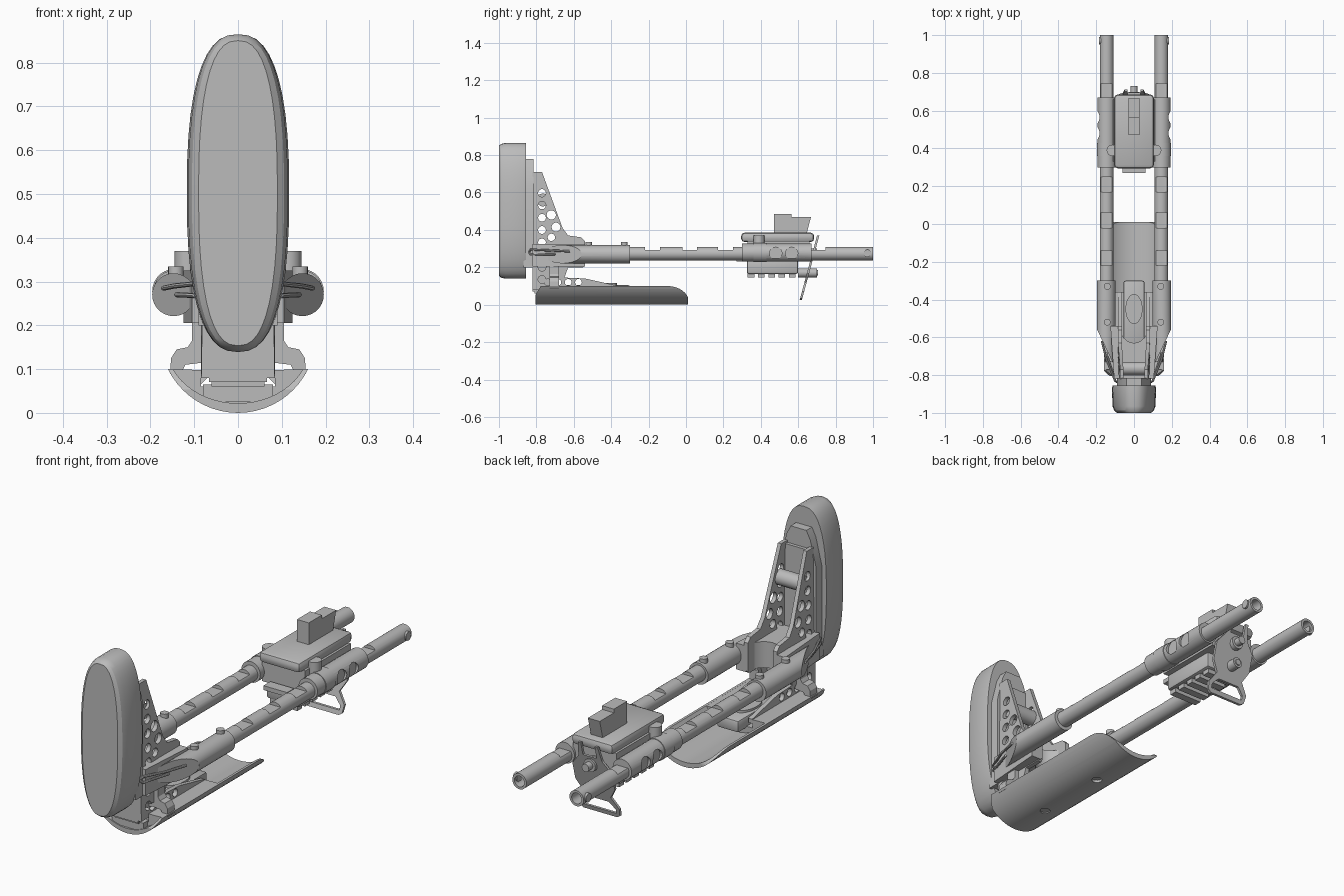
import bpy, bmesh
from math import sin, cos, pi, copysign, sqrt
from mathutils import Vector, Matrix

old = bpy.data.objects.get("Cube")
if old:
    bpy.data.objects.remove(old, do_unlink=True)

grey = bpy.data.materials.new("satin grey")
grey.use_nodes = True
grey.diffuse_color = (0.5, 0.5, 0.5, 1)
grey.node_tree.nodes["Principled BSDF"].inputs["Base Color"].default_value = (0.5, 0.5, 0.5, 1)
parts = []


def finish(name, bm):
    bmesh.ops.recalc_face_normals(bm, faces=bm.faces)
    me = bpy.data.meshes.new(name)
    bm.to_mesh(me)
    bm.free()
    me.materials.append(grey)
    ob = bpy.data.objects.new(name, me)
    bpy.context.collection.objects.link(ob)
    parts.append(ob)
    return ob


def loft(name, rings):
    """Skin a list of equal-length point rings and cap both ends."""
    bm = bmesh.new()
    rows = [[bm.verts.new(p) for p in r] for r in rings]
    n = len(rows[0])
    for a, b in zip(rows, rows[1:]):
        for i in range(n):
            bm.faces.new((a[i], a[(i + 1) % n], b[(i + 1) % n], b[i]))
    bm.faces.new(rows[0])
    bm.faces.new(rows[-1])
    return finish(name, bm)


def prism(name, axis, pts, lo, hi):
    """Extrude an outline along an axis; the points use the other two axes."""
    place = {"X": lambda a, b, t: (t, a, b), "Y": lambda a, b, t: (a, t, b),
             "Z": lambda a, b, t: (a, b, t)}[axis]
    return loft(name, [[place(a, b, t) for a, b in pts] for t in (lo, hi)])


def circle(a, b, r, n=20, rb=None):
    return [(a + r * cos(2 * pi * i / n), b + (rb or r) * sin(2 * pi * i / n)) for i in range(n)]


def box(name, x, y, z):
    return prism(name, "Z", [(x[0], y[0]), (x[1], y[0]), (x[1], y[1]), (x[0], y[1])], *z)


def apply(ob):
    me = bpy.data.meshes.new_from_object(ob.evaluated_get(bpy.context.evaluated_depsgraph_get()))
    ob.modifiers.clear()
    ob.data = me


def cut(ob, *cutters):
    for c in cutters:
        m = ob.modifiers.new("cut", "BOOLEAN")
        m.operation, m.solver, m.object = "DIFFERENCE", "EXACT", c
    apply(ob)
    for c in cutters:
        parts.remove(c)
        bpy.data.objects.remove(c, do_unlink=True)
    return ob


def bevel(ob, width, segments=2):
    m = ob.modifiers.new("bevel", "BEVEL")
    m.width, m.segments = width, segments
    apply(ob)
    return ob


def tube(name, path, r):
    """Round wire following a path."""
    cu = bpy.data.curves.new(name, "CURVE")
    cu.dimensions, cu.bevel_depth, cu.bevel_resolution, cu.use_fill_caps = "3D", r, 2, True
    sp = cu.splines.new("POLY")
    sp.points.add(len(path) - 1)
    for p, co in zip(sp.points, path):
        p.co = (*co, 1)
    tmp = bpy.data.objects.new("wire_path", cu)
    bpy.context.collection.objects.link(tmp)
    me = bpy.data.meshes.new_from_object(tmp.evaluated_get(bpy.context.evaluated_depsgraph_get()))
    bpy.data.objects.remove(tmp, do_unlink=True)
    bm = bmesh.new()
    bm.from_mesh(me)
    bm.faces.ensure_lookup_table()
    for f in bm.faces:
        f.material_index = 0
    return finish(name, bm)


# Shoulder pad: rounded oval with a softened front rim
def oval(y, sx, sz, n=44):
    e = 2 / 2.5
    p = [(cos(2 * pi * i / n), sin(2 * pi * i / n)) for i in range(n)]
    return [(copysign(abs(c) ** e, c) * 0.117 * sx, y, 0.502 + copysign(abs(s) ** e, s) * 0.363 * sz)
            for c, s in p]


loft("shoulder_pad", [oval(-0.855, 0.97, 1), oval(-0.87, 1, 1), oval(-0.965, 0.97, 1),
                      oval(-0.988, 0.9, 0.985), oval(-1, 0.77, 0.96)])

# Upright backing plate behind the pad
prism("pad_backplate", "Y", [(-0.09, 0.2), (0.09, 0.2), (0.09, 0.62), (0.06, 0.74), (0.04, 0.78),
                             (-0.04, 0.78), (-0.06, 0.74), (-0.09, 0.62)], -0.87, -0.815)

# Drilled side plates
side = [(-0.82, 0.08), (-0.82, 0.71), (-0.77, 0.71), (-0.66, 0.41), (-0.63, 0.37), (-0.56, 0.36),
        (-0.54, 0.34), (-0.54, 0.21), (-0.55, 0.2), (-0.63, 0.2), (-0.65, 0.145), (-0.54, 0.14),
        (-0.36, 0.1), (-0.36, 0.08)]
holes = [(-0.77, 0.135 + 0.066 * i, 0.021) for i in range(8)]
holes += [(-0.72, 0.48, 0.025), (-0.695, 0.415, 0.024), (-0.72, 0.36, 0.02)]
holes += [(-0.74 + 0.055 * i, 0.12, 0.018) for i in range(4)]
for s, tag in ((1, "left"), (-1, "right")):
    cutters = [prism("hole_cutter", "X", circle(y, z, r, 14), -0.3, 0.3) for y, z, r in holes]
    plate = cut(prism(tag + "_side_plate", "X", side, s * 0.064, s * 0.084), *cutters)
    for v in plate.data.vertices:       # plates lean together toward the top
        v.co.x *= 1 - 0.35 * max(0, v.co.z - 0.35)

# Web between the side plates, and a rounded cross lug
box("plate_web", (-0.066, 0.066), (-0.82, -0.8), (0.07, 0.7))
prism("cross_lug", "X", circle(-0.765, 0.56, 0.035, 16), -0.064, 0.064)

# Bridge joining the two sleeves, with a concave arch
arch = [(0.075 * cos(pi * i / 12), -0.54 - 0.09 * sin(pi * i / 12)) for i in range(13)]
prism("sleeve_bridge", "Z", [(-0.105, -0.82), (0.105, -0.82), (0.125, -0.54)] + arch + [(-0.125, -0.54)],
      0.205, 0.325)

# Flared bracket that carries the lower tray
flare = [(0.105, 0.21), (0.105, 0.165), (0.115, 0.15), (0.14, 0.145), (0.153, 0.125), (0.155, 0.09),
         (0.13, 0.09), (0.12, 0.11), (0.08, 0.115), (0.06, 0.11), (0.06, 0.07)]
prism("tray_bracket", "Y", flare + [(-x, z) for x, z in flare[::-1]], -0.73, -0.68)
box("bracket_tongue", (-0.06, 0.06), (-0.81, -0.72), (0.06, 0.2))
bevel(box("tray_tongue", (-0.055, 0.055), (-0.66, -0.3), (0.05, 0.105)), 0.01)
prism("tongue_boss", "Z", circle(0, -0.45, 0.045, 24, 0.08), 0.08, 0.115)

# Lower tray: curved shell, rounded off at its far end, with a filled core
R, N = 0.178, 20
outer = [(R * sin(a), R - R * cos(a)) for a in [-1.117 + 2.234 * i / N for i in range(N + 1)]]
inner = [(x * 0.93, 0.022 + z * 0.78) for x, z in outer[::-1]]
curve = [(-0.1 + 0.115 * sin(pi / 2 * i / 8), 0.015 + 0.085 * cos(pi / 2 * i / 8)) for i in range(9)]
tip = prism("tip_cutter", "X", curve + [(0.1, 0.015), (0.1, 0.2), (-0.1, 0.2)], -0.3, 0.3)
chin = prism("chin_cutter", "X", [(-0.81, 0.045), (-0.77, 0.11), (-0.85, 0.11)], -0.3, 0.3)
screws = [prism("screw_cutter", "Z", circle(0, y, 0.022, 16), -0.05, 0.012) for y in (-0.6, -0.25)]
cut(prism("lower_tray", "Y", outer + inner, -0.805, 0.01), tip, chin, *screws)
prism("tray_core", "Y", [(x * 0.99, 0.005 + z * 0.95) for x, z in outer if abs(x) > 0.08 or z < 0.02]
      + [(0.085, 0.098), (0.085, 0.06), (-0.085, 0.06), (-0.085, 0.098)], -0.77, -0.36)
box("tray_front_block", (-0.08, 0.08), (-0.8, -0.76), (0.025, 0.065))

# Paired rails, sleeves and rear collars
for s, tag in ((1, "left"), (-1, "right")):
    X = s * 0.145
    notches = [box("notch_cutter", (X - 0.06, X + 0.06), (y, y + 0.08), (0.293, 0.4))
               for y in (-0.22, -0.02, 0.17, 0.665)]
    bore = prism("bore_cutter", "Y", circle(X, 0.273, 0.025), 0.9, 1.1)
    cut(prism(tag + "_rail", "Y", circle(X, 0.273, 0.036, 24), -0.5, 1), bore, *notches)
    prism(tag + "_end_screw", "X", circle(0.97, 0.275, 0.02, 14), X + s * 0.02, X + s * 0.041)

    # Front sleeve sliced at an angle on its outer side
    slope = prism("slope_cutter", "Z", [(s * 0.195, -0.56), (s * 0.3, -0.56), (s * 0.3, -0.95),
                                        (s * 0.08, -0.95), (s * 0.095, -0.77)], 0, 0.5)
    cut(prism(tag + "_front_sleeve", "Y", circle(s * 0.147, 0.27, 0.049, 28), -0.8, -0.3), slope)
    for y in (-0.33, -0.52):
        prism(tag + "_sleeve_screw", "Z", circle(s * 0.142, y, 0.018, 14), 0.3, 0.334)
    tube(tag + "_sling_wire", [(s * 0.17, -0.62, 0.285), (s * 0.145, -0.72, 0.29), (s * 0.1, -0.83, 0.295),
                              (s * 0.085, -0.84, 0.28), (s * 0.1, -0.83, 0.268), (s * 0.14, -0.7, 0.27)], 0.006)

    # Rear collar with round windows and a thicker band
    wins = [prism("window_cutter", "X", circle(y, 0.275, 0.033), X + s * 0.036, X + s * 0.1)
            for y in (0.48, 0.565)]
    cut(prism(tag + "_rear_collar", "Y", circle(X, 0.278, 0.048, 28), 0.3, 0.67), *wins)
    prism(tag + "_collar_band", "Y", circle(X, 0.278, 0.051, 28), 0.36, 0.43)
    prism(tag + "_clamp_knob", "Z", circle(s * 0.115, 0.39, 0.03, 16), 0.3, 0.37)

# Rear carriage
box("carriage_body", (-0.11, 0.11), (0.33, 0.66), (0.235, 0.34))
bevel(box("carriage_top", (-0.105, 0.105), (0.295, 0.685), (0.335, 0.385)), 0.018)
box("carriage_lip", (-0.06, 0.06), (0.27, 0.32), (0.23, 0.25))
prism("sight_block", "X", [(0.47, 0.38), (0.47, 0.485), (0.565, 0.485), (0.565, 0.468), (0.668, 0.468),
                           (0.645, 0.38)], -0.03, 0.03)
bevel(box("carriage_base", (-0.085, 0.085), (0.325, 0.6), (0.165, 0.24)), 0.01)
for i in range(5):
    box("base_tooth", (-0.07, 0.07), (0.33 + 0.055 * i, 0.365 + 0.055 * i), (0.145, 0.17))

# Tilted rear latch plate with bolts and a finger loop
half = [(0.035, 0.37), (0.05, 0.37), (0.06, 0.3), (0.1, 0.25), (0.1, 0.17), (0.07, 0.12)]
hook = [(0.105, 0.07), (0.1, 0.035), (0.085, 0.025)]
outline = [(0.035, 0.31)] + half + hook
slot = prism("slot_cutter", "Y", [(-0.085, 0.045), (0.085, 0.045), (0.085, 0.065), (0.055, 0.095),
                                  (-0.055, 0.095), (-0.085, 0.065)], -1, 1)
latch = cut(prism("latch_plate", "Y", outline + [(-x, z) for x, z in outline[::-1]], -0.006, 0.006), slot)
for v in latch.data.vertices:
    v.co.y += 0.615 + (v.co.z - 0.03) * 0.27
for z, r in ((0.27, 0.03), (0.17, 0.024)):
    prism("latch_bolt", "Y", circle(0, z, r, 16), 0.6, 0.7)
    prism("latch_bolt_tip", "Y", circle(0, z, r * 0.6, 16), 0.69, 0.73 if z > 0.2 else 0.705)

# Smooth round walls while keeping edges crisp
bpy.ops.object.select_all(action="DESELECT")
for ob in parts:
    ob.select_set(True)
bpy.context.view_layer.objects.active = parts[0]
bpy.ops.object.shade_smooth_by_angle(angle=0.45)
